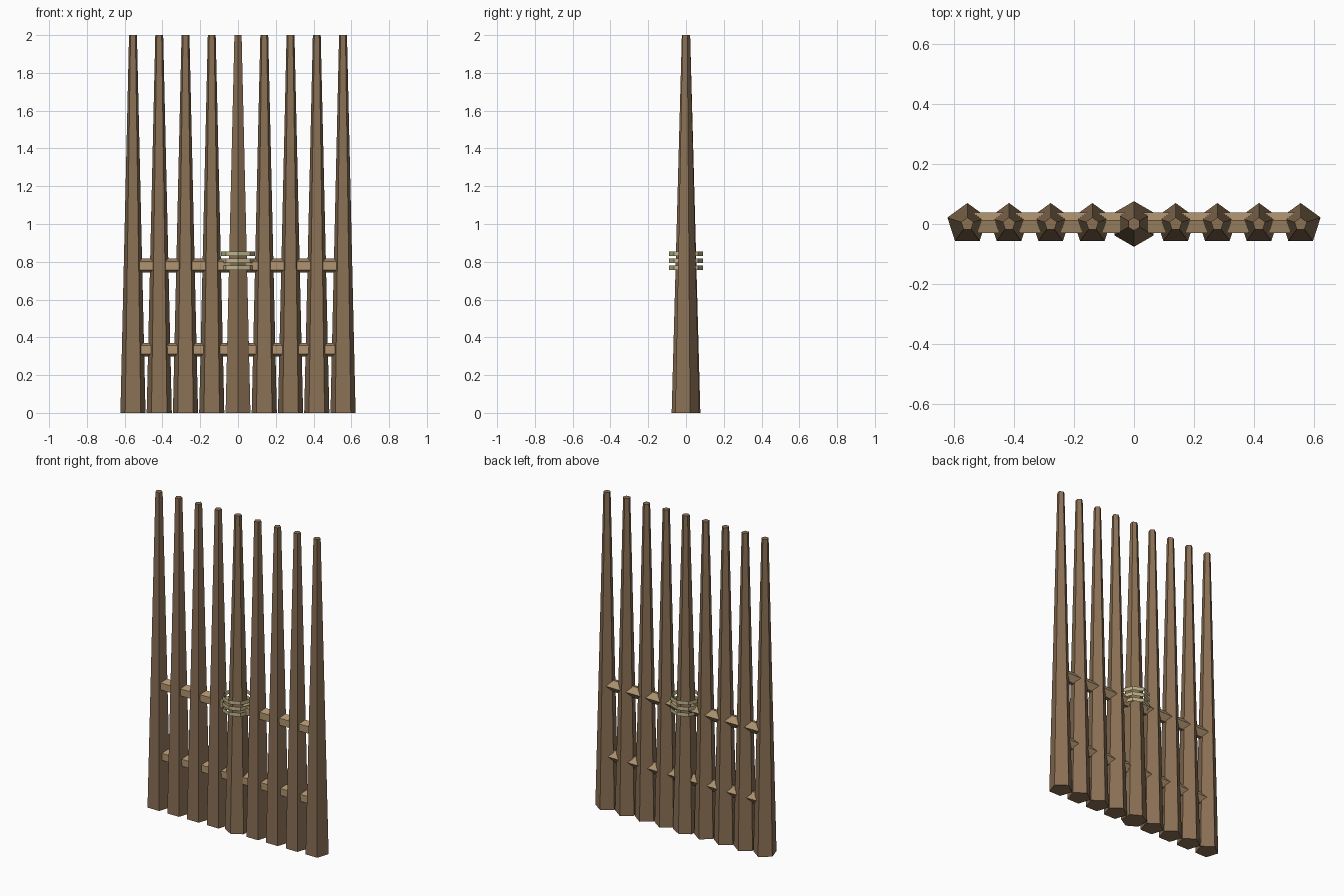
import bpy
from math import pi, radians

cube = bpy.data.objects.get("Cube")
if cube:
    bpy.data.objects.remove(cube)

SPACING = 0.139
HEIGHT = 2.0


def material(name, color):
    mat = bpy.data.materials.new(name)
    mat.use_nodes = True
    mat.diffuse_color = (*color, 1)
    mat.node_tree.nodes["Principled BSDF"].inputs["Base Color"].default_value = (*color, 1)
    return mat


def prism(name, mat, sides, r1, r2, depth, location, rotation=(0, 0, 0), fill="NGON"):
    bpy.ops.mesh.primitive_cone_add(vertices=sides, radius1=r1, radius2=r2, depth=depth,
                                    end_fill_type=fill, location=location, rotation=rotation)
    obj = bpy.context.object
    obj.name = name
    obj.data.materials.append(mat)
    return obj


wood = material("brown wood", (0.254, 0.162, 0.089))
pale_wood = material("pale wood", (0.434, 0.296, 0.162))
rope = material("straw rope", (0.515, 0.456, 0.262))

# Tapered five-sided posts either side of a six-sided centre post
for i in range(-4, 5):
    if i == 0:
        prism("centre_post", wood, 6, 0.076, 0.022, HEIGHT, (0, 0, HEIGHT / 2))
    else:
        side = "left" if i > 0 else "right"
        prism(f"{side}_post_{abs(i)}", wood, 5, 0.07, 0.022, HEIGHT,
              (i * SPACING, 0, HEIGHT / 2))

# Five-sided rails with the flat side facing forward
for name, z in (("lower_rail", 0.335), ("upper_rail", 0.78)):
    prism(name, pale_wood, 5, 0.038, 0.038, 8 * SPACING, (0, 0, z), (0, radians(90), 0))

# Open rope bands around the centre post
for i in range(3):
    prism(f"rope_band_{i + 1}", rope, 8, 0.09, 0.09, 0.024,
          (0, 0, 0.768 + i * 0.037), fill="NOTHING")
